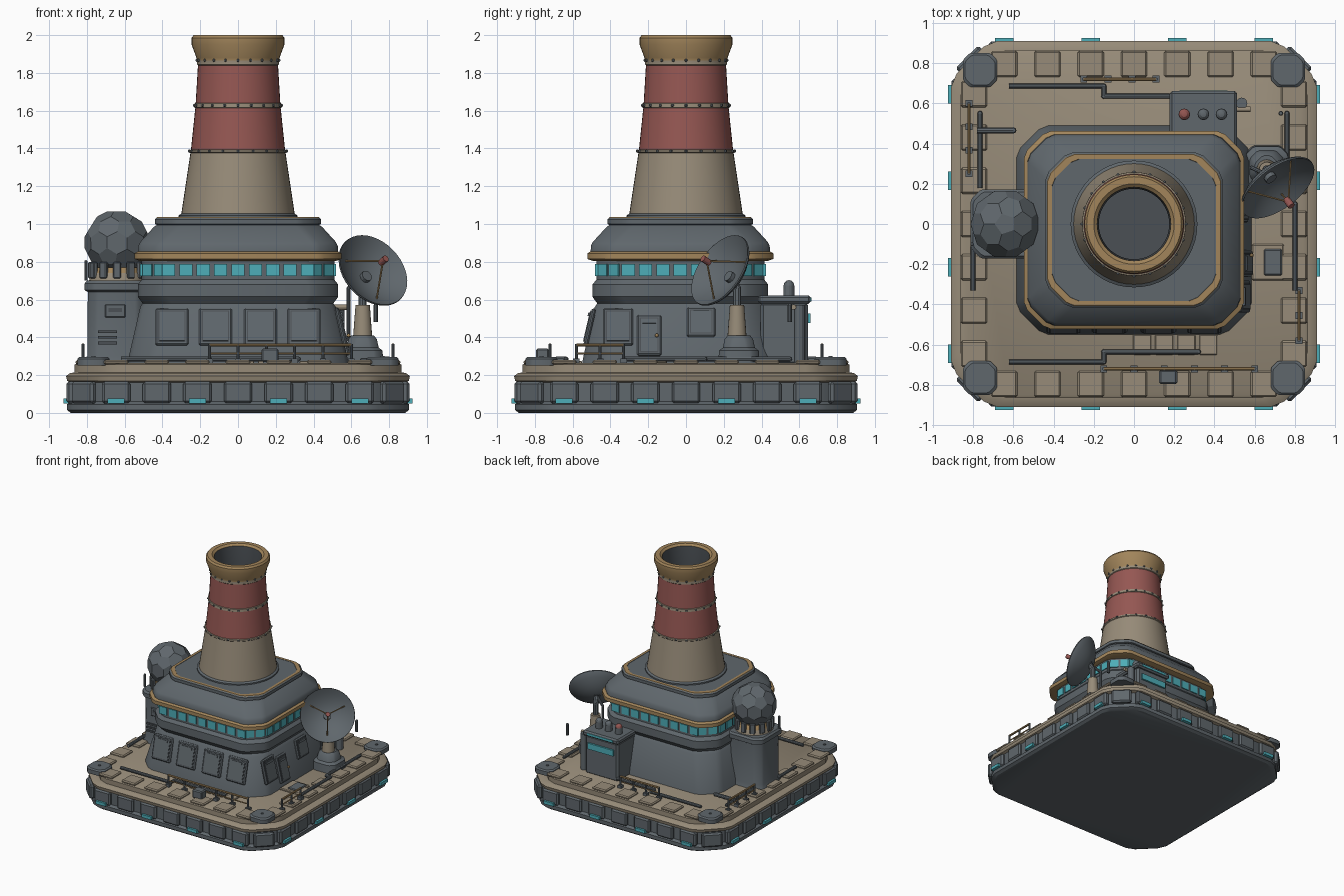
import bpy, bmesh, math
from mathutils import Matrix, Vector

if "Cube" in bpy.data.objects:
    bpy.data.objects.remove(bpy.data.objects["Cube"], do_unlink=True)


def material(name, rgb):
    m = bpy.data.materials.new(name)
    m.use_nodes = True
    m.diffuse_color = (*rgb, 1)
    m.node_tree.nodes["Principled BSDF"].inputs["Base Color"].default_value = (*rgb, 1)
    return m


MATS = [material("slate grey", (0.115, 0.135, 0.15)),
        material("sand tan", (0.31, 0.26, 0.19)),
        material("brass", (0.36, 0.235, 0.105)),
        material("brick red", (0.3, 0.095, 0.085)),
        material("teal glass", (0.075, 0.42, 0.48)),
        material("dark slate", (0.07, 0.08, 0.09))]
SLATE, TAN, BRASS, RED, TEAL, DARK = range(6)
T = Matrix.Translation


def R(angle, axis):
    return Matrix.Rotation(angle, 4, axis)


class Part:
    """Collects primitives into one named mesh object."""

    def __init__(self, name):
        self.name, self.bm = name, bmesh.new()

    def box(self, m, size, mat=SLATE, bevel=0.0):
        if not isinstance(m, Matrix):
            m = T(m)
        vs = bmesh.ops.create_cube(self.bm, size=1, matrix=m @ Matrix.Diagonal((*size, 1)))["verts"]
        faces = {f for v in vs for f in v.link_faces}
        for f in faces:
            f.material_index = mat
        if bevel:
            edges = list({e for f in faces for e in f.edges})
            bmesh.ops.bevel(self.bm, geom=edges, offset=bevel, segments=1, affect='EDGES', material=-1)

    def cyl(self, a, b, r1, r2=None, mat=SLATE, n=12):
        a, b = Vector(a), Vector(b)
        m = T((a + b) / 2) @ (b - a).to_track_quat('Z', 'Y').to_matrix().to_4x4()
        vs = bmesh.ops.create_cone(self.bm, cap_ends=True, segments=n, radius1=r1,
                                   radius2=r1 if r2 is None else r2, depth=(b - a).length, matrix=m)["verts"]
        for f in {f for v in vs for f in v.link_faces}:
            f.material_index = mat

    def ball(self, c, r, mat=SLATE, n=12):
        vs = bmesh.ops.create_uvsphere(self.bm, u_segments=n, v_segments=n // 2, radius=r, matrix=T(c))["verts"]
        for f in {f for v in vs for f in v.link_faces}:
            f.material_index = mat

    def tube(self, path, r, mat=SLATE):
        for a, b in zip(path, path[1:]):
            self.cyl(a, b, r, mat=mat, n=10)
            self.ball(b, r, mat, 8)

    def rings(self, loops, mats):
        rows = [[self.bm.verts.new(p) for p in loop] for loop in loops]
        n = len(rows[0])
        for lo, hi, mat in zip(rows, rows[1:], mats):
            for i in range(n):
                j = (i + 1) % n
                self.bm.faces.new((lo[i], lo[j], hi[j], hi[i])).material_index = mat
        self.bm.faces.new(rows[0][::-1]).material_index = mats[0]
        self.bm.faces.new(rows[-1]).material_index = mats[-1]

    def slab(self, levels, c, grow=0.0, cx=0, cy=0):
        """Chamfered square tower; levels are (z, half width, material above)."""
        self.rings([octagon(h, h - grow, c, z, cx, cy) for z, h, _ in levels], [l[2] for l in levels[:-1]])

    def lathe(self, levels, n=48, m=Matrix()):
        self.rings([[m @ Vector((r * math.cos(k * math.tau / n), r * math.sin(k * math.tau / n), z))
                     for k in range(n)] for z, r, _ in levels], [l[2] for l in levels[:-1]])

    def finish(self):
        bmesh.ops.recalc_face_normals(self.bm, faces=self.bm.faces)
        for f in self.bm.faces:
            f.smooth = True
        for e in self.bm.edges:
            e.smooth = e.calc_face_angle(0) < 0.5
        me = bpy.data.meshes.new(self.name)
        self.bm.to_mesh(me)
        for m in MATS:
            me.materials.append(m)
        bpy.context.collection.objects.link(bpy.data.objects.new(self.name, me))


def octagon(hx, hy, c, z, cx, cy):
    """Chamfered rectangle with softened chamfer ends."""
    e, pts = c * 0.22, []
    corner = [(0, c + e), (e * .7, c - e * .7), (c - e * .7, e * .7), (c + e, 0)]
    for sx, sy in ((1, 1), (-1, 1), (-1, -1), (1, -1)):
        for a, b in corner if sx * sy > 0 else corner[::-1]:
            pts.append((cx + sx * (hx - a), cy + sy * (hy - b), z))
    return pts


def side(k, u, d, z, tilt=0.0):
    """Frame on wall k (0 front, 1 left, 2 back, 3 right)."""
    return R(k * math.pi / 2, 'Z') @ T((u, -d, z)) @ R(-tilt, 'X')


# Platform
p = Part("platform")
p.slab([(0, .885, SLATE), (.015, .905, SLATE), (.045, .905, SLATE), (.06, .885, SLATE), (.16, .885, TAN),
        (.17, .905, TAN), (.195, .91, TAN), (.21, .89, TAN), (.215, .865, TAN), (.255, .865, TAN),
        (.265, .85, TAN)], .19)
p.finish()
panels, lights, tiles = Part("platform_side_panels"), Part("platform_lights"), Part("deck_tiles")
for k in range(4):
    for i in range(-3, 4):
        panels.box(side(k, i * .215, .885, .108), (.15, .045, .115), SLATE, .012)
        tiles.box(side(k, i * .215, .795, .268), (.13, .13, .024), TAN, .008)
        if i % 2:
            lights.box(side(k, i * .215, .91, .063), (.09, .03, .026), TEAL)
    panels.box(R(k * math.pi / 2 + math.pi / 4, 'Z') @ T((0, -1.152, .108)), (.16, .045, .115), SLATE, .012)
for part in (panels, lights, tiles):
    part.finish()
p = Part("corner_pads")
for x in (-.765, .765):
    for y in (-.765, .765):
        p.slab([(.25, .085, SLATE), (.285, .085, SLATE), (.295, .075, SLATE)], .035, 0, x, y)
        p.cyl((x, y, .29), (x, y, .3), .01)
p.finish()

# Main building
CY, G = -.03, .065
p = Part("building_body")
p.slab([(.26, .585, SLATE), (.29, .58, SLATE), (.56, .518, SLATE), (.58, .505, SLATE), (.6, .52, SLATE),
        (.615, .53, SLATE), (.68, .53, SLATE), (.705, .51, SLATE), (.81, .51, SLATE)], .13, G, 0, CY)
p.slab([(.805, .52, BRASS), (.815, .547, BRASS), (.845, .547, BRASS), (.855, .53, SLATE), (.885, .528, SLATE),
        (.905, .518, SLATE), (.985, .445, SLATE), (.995, .43, SLATE), (1.0, .44, SLATE),
        (1.025, .44, SLATE), (1.032, .432, BRASS), (1.036, .43, BRASS), (1.036, .408, SLATE),
        (1.034, .407, SLATE)], .11, .055, 0, CY)
p.finish()
p = Part("window_band")
for k in range(4):
    n, d = (5, .445 - CY) if k == 0 else (5, .445 + CY) if k == 2 else (4, .51)
    shift = {1: CY, 3: -CY}.get(k, 0)
    for i in range(2 * n - 1):
        p.box(side(k, (i - n + 1) * .092 + shift, d, .757), (.07, .016, .064), TEAL)
for sx in (-1, 1):
    for sy in (-1, 1):
        m = T((sx * .445, CY + sy * .38, .757)) @ R(math.atan2(sy, sx), 'Z')
        for u in (-.043, .043):
            p.box(m @ T((0, u, 0)), (.016, .068, .064), TEAL)
p.finish()

# Wall panels, doors and steps
def wall_panel(part, k, u, z, w, h):
    d = .585 - (z - .28) * .233 - (0 if k % 2 else G) - (CY if k == 0 else 0)
    m = side(k, u, d, z, .23)
    part.box(m, (w, .024, h), SLATE, .008)
    part.box(m @ T((0, -.012, 0)), (w - .03, .006, h - .03), DARK)
    part.box(m @ T((0, -.014, 0)), (w - .042, .008, h - .042), SLATE)
    part.box(m @ T((0, -.019, h * .32)), (w * .55, .012, .018), SLATE)


p = Part("wall_panels")
for u in (-.35, -.12, .12, .35):
    wall_panel(p, 0, u, .455, .175, .2)
for u, z, w, h in ((-.36, .455, .16, .2), (-.195, .41, .13, .22), (.08, .48, .15, .16)):
    wall_panel(p, 1, u, z, w, h)
p.ball((.585, -.155, .41), .01, BRASS)
p.finish()
p = Part("entry_steps")
for i in range(4):
    p.box((.04 + i * .11, -.6, .268), (.09, .1, .014), TAN, .004)
p.box((.665, -.19, .27), (.16, .18, .02), TAN, .006)
p.box((.69, -.19, .28), (.09, .13, .02), SLATE, .006)
p.finish()

# Chimney
p = Part("chimney")
p.lathe([(1.03, .315, SLATE), (1.045, .315, SLATE), (1.055, .3, TAN), (1.375, .252, TAN), (1.38, .258, TAN),
         (1.392, .257, TAN), (1.394, .249, RED), (1.615, .226, TAN), (1.618, .232, TAN), (1.638, .23, TAN),
         (1.641, .224, RED), (1.84, .212, TAN), (1.845, .218, TAN), (1.865, .216, BRASS), (1.88, .22, BRASS),
         (1.95, .246, BRASS), (1.985, .246, BRASS), (2.0, .235, BRASS), (2.0, .2, BRASS), (1.985, .183, DARK),
         (1.85, .175, DARK), (1.15, .2, DARK)])
for z, r in ((1.386, .258), (1.628, .231), (1.867, .217)):
    for i in range(20):
        a = i * math.tau / 20
        p.ball((r * math.cos(a), r * math.sin(a), z), .009, SLATE, 6)
p.finish()

# Radome tower
X = -.64
p = Part("radome_tower")
p.slab([(.26, .17, SLATE), (.3, .158, SLATE), (.64, .155, SLATE), (.65, .172, SLATE), (.685, .172, SLATE),
        (.7, .16, SLATE)], .05, 0, X, 0)
p.lathe([(.69, .15, TAN), (.74, .14, BRASS), (.77, .12, BRASS)], 24, T((X, 0, 0)))
for i in range(12):
    p.box(T((X, 0, .755)) @ R(i * math.tau / 12, 'Z') @ T((.142, 0, 0)), (.025, .042, .085), SLATE, .005)
p.box((X - .01, -.16, .54), (.11, .014, .07), SLATE, .005)
p.box((X - .01, -.168, .545), (.07, .008, .02), DARK)
for i in range(3):
    p.box((X - .05, -.162, .37 + i * .03), (.1, .012, .014), DARK)
p.tube([(-.805, -.1, .7), (-.805, -.1, .8)], .009)
p.finish()

# Radome ball: panels are the dual of an icosphere, with brass seams
p, ico = Part("radome_ball"), bmesh.new()
bmesh.ops.create_icosphere(ico, subdivisions=2, radius=1)
corner = {f: p.bm.verts.new(Vector((X, 0, .9)) + f.calc_center_median().normalized() * .175) for f in ico.faces}
for v in ico.verts:
    ax = v.co.orthogonal().normalized()
    ay = v.co.normalized().cross(ax)
    ring = sorted(v.link_faces, key=lambda f: math.atan2(f.calc_center_median().dot(ay), f.calc_center_median().dot(ax)))
    p.bm.faces.new([corner[f] for f in ring])
ico.free()
for f in bmesh.ops.inset_individual(p.bm, faces=p.bm.faces[:], thickness=.003, depth=.002)["faces"]:
    f.material_index = BRASS
p.finish()

# Generator block at the back
p = Part("generator_block")
p.box((.345, .52, .42), (.31, .25, .33), SLATE, .015)
p.box((.345, .52, .6), (.335, .28, .045), SLATE, .012)
p.box((.345, .65, .5), (.24, .02, .05), TEAL)
p.box((.345, .66, .6), (.24, .008, .02), TEAL)
for x, mat in ((.25, RED), (.345, SLATE), (.435, SLATE)):
    p.cyl((x, .545, .61), (x, .545, .675), .029)
    p.ball((x, .545, .675), .028, mat)
p.cyl((.535, .6, .26), (.535, .6, .57), .028)
p.cyl((.5, .57, .56), (.58, .57, .56), .014, mat=TAN)
p.tube([(.73, .55, .48), (.73, .55, .57)], .012)
p.finish()

# Dish antenna
C, N = Vector((.715, .18, .755)), Vector((.52, -.70, .48)).normalized()
p = Part("dish_pedestal")
p.slab([(.26, .11, SLATE), (.33, .105, SLATE), (.345, .085, SLATE), (.39, .075, SLATE), (.41, .06, SLATE)],
       .04, 0, .66, .28)
p.cyl((.66, .27, .41), (.66, .27, .57), .05, .038, TAN, 20)
p.tube([(.66, .27, .56), (.66, .27, .66), C - N * .09], .022)
p.tube([(.585, .28, .38), (.585, .28, .66), C - N * .085], .011)
p.finish()
p = Part("dish")
m = T(C) @ N.to_track_quat('Z', 'Y').to_matrix().to_4x4()
bowl = [(-.085 + .085 * (r / .205) ** 2, r, SLATE) for r in (.02, .06, .1, .14, .175, .205)]
p.lathe([(z - .014, r, s) for z, r, s in bowl] + [(-.004, .212, SLATE), (.004, .21, SLATE)] + bowl[::-1], 40, m)
feed = m @ Vector((0, 0, .1))
for i in range(3):
    a = i * math.tau / 3 + .5
    p.cyl(m @ Vector((.15 * math.cos(a), .15 * math.sin(a), -.04)), feed, .005, mat=BRASS, n=6)
p.cyl(feed - N * .02, feed + N * .03, .018, mat=RED)
p.cyl(m @ Vector((0, 0, -.1)), m @ Vector((0, 0, -.06)), .03)
p.finish()

# Railings
def railing(name, a, b, n):
    a, b, part = Vector((*a, 0)), Vector((*b, 0)), Part(name)
    for i in range(n + 1):
        q = a.lerp(b, i / n)
        part.box(q + Vector((0, 0, .275)), (.034, .034, .025))
        part.cyl(q + Vector((0, 0, .26)), q + Vector((0, 0, .365)), .008, n=8)
    for z, r in ((.36, .0085), (.315, .005)):
        part.cyl(a + Vector((0, 0, z)), b + Vector((0, 0, z)), r, mat=BRASS, n=8)
    part.finish()


railing("front_railing", (-.15, -.72), (.6, -.72), 5)
railing("back_railing", (-.25, .72), (.11, .72), 3)
railing("right_railing", (-.82, .25), (-.82, .6), 3)
railing("left_railing", (.82, -.58), (.82, -.33), 2)
p = Part("control_box")
p.box((.17, -.76, .305), (.09, .07, .07), SLATE, .008)
p.finish()

# Deck pipes
p = Part("deck_pipes")
for s, end in ((-1, .32), (1, .2)):
    p.tube([(-.62, s * .685, .285), (-.15, s * .685, .285), (-.15, s * .635, .285), (end, s * .635, .285)], .013)
p.tube([(-.765, .18, .285), (-.765, .55, .285)], .013)
p.tube([(-.78, .465, .3), (-.6, .465, .3)], .016)
p.tube([(-.8, -.33, .285), (-.8, -.1, .285), (-.7, -.1, .285)], .013)
p.tube([(.8, -.33, .285), (.8, .1, .285), (.76, .1, .285), (.76, .55, .285)], .013)
p.finish()
